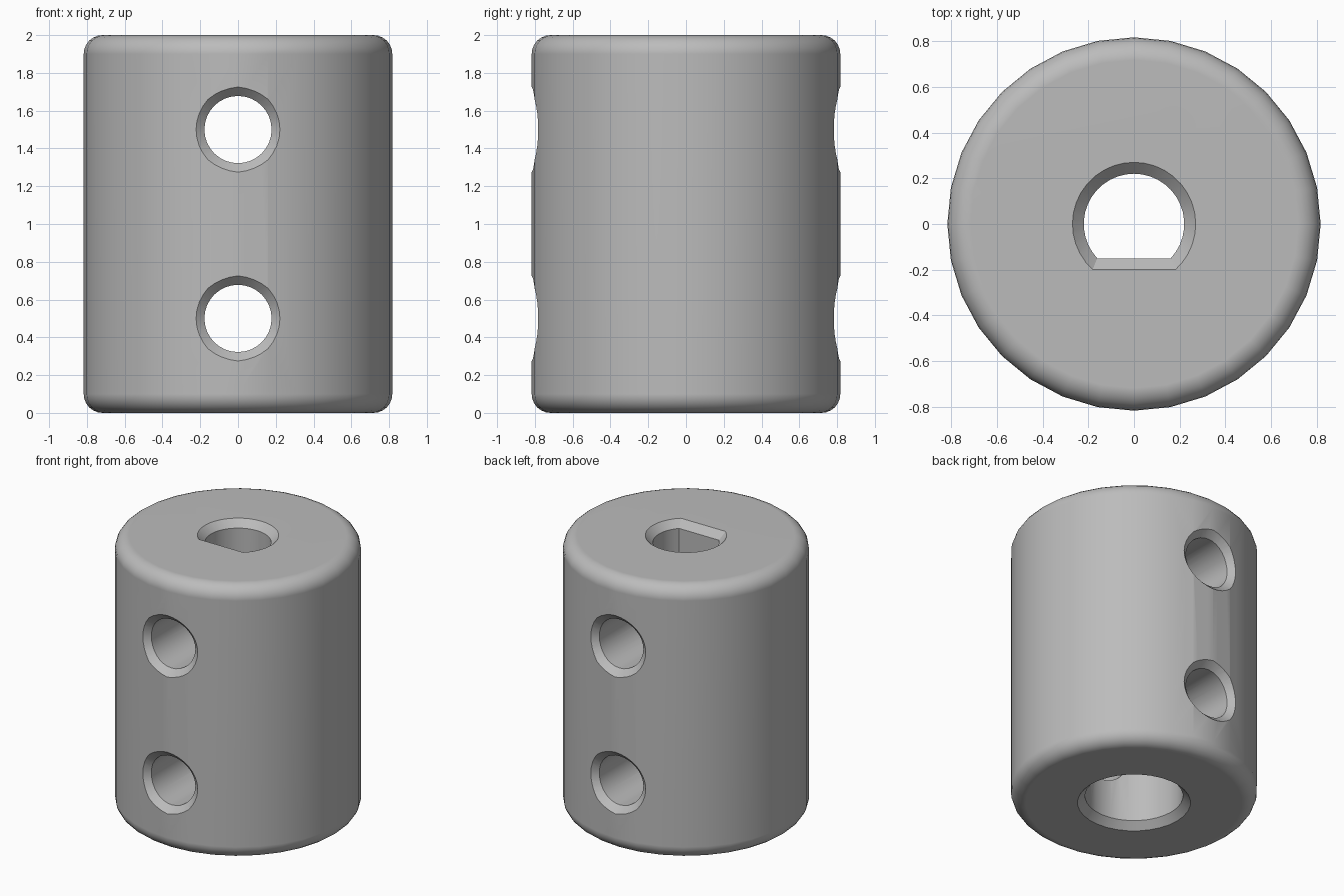
import bpy, bmesh
from math import sin, cos, pi, sqrt, asin, radians

cube = bpy.data.objects.get("Cube")
if cube:
    bpy.data.objects.remove(cube, do_unlink=True)

RADIUS, HEIGHT, FILLET, CHAMFER = 0.817, 2.0, 0.1, 0.05
SIDES = 32

steel = bpy.data.materials.new("grey steel")
steel.use_nodes = True
colour = (0.5, 0.5, 0.5, 1)
steel.diffuse_color = colour
steel.node_tree.nodes["Principled BSDF"].inputs["Base Color"].default_value = colour


def loft(name, rings):
    """Closed solid through rings of equal point count."""
    bm = bmesh.new()
    loops = [[bm.verts.new(p) for p in ring] for ring in rings]
    n = len(loops[0])
    for a, b in zip(loops, loops[1:]):
        for i in range(n):
            j = (i + 1) % n
            bm.faces.new((a[i], a[j], b[j], b[i]))
    bm.faces.new(loops[0])
    bm.faces.new(loops[-1])
    bmesh.ops.recalc_face_normals(bm, faces=bm.faces)
    mesh = bpy.data.meshes.new(name)
    bm.to_mesh(mesh)
    bm.free()
    mesh.materials.append(steel)
    obj = bpy.data.objects.new(name, mesh)
    bpy.context.collection.objects.link(obj)
    return obj


def circle(r, z):
    return [(r * cos(2 * pi * i / SIDES), r * sin(2 * pi * i / SIDES), z)
            for i in range(SIDES)]


def d_ring(r, flat, z):
    """Circle cut off by a flat at y = -flat."""
    start = -asin(flat / r)
    span = pi - 2 * start
    return [(r * cos(start + span * i / 28), r * sin(start + span * i / 28), z)
            for i in range(29)]


def screw_ring(r, z, side, lift):
    """Circle around y, draped on the body surface; lift None means flat outside."""
    ring = []
    for i in range(SIDES):
        a = 2 * pi * i / SIDES
        x = r * cos(a)
        y = 1.0 if lift is None else sqrt(RADIUS ** 2 - x * x) + lift
        ring.append((x, side * y, z + r * sin(a)))
    return ring


# Body with rounded rims
steps = 6
arc = [(RADIUS - FILLET + FILLET * sin(pi / 2 * i / steps),
        FILLET - FILLET * cos(pi / 2 * i / steps)) for i in range(steps + 1)]
profile = arc + [(r, HEIGHT - z) for r, z in reversed(arc)]
body = loft("coupling_body", [circle(r, z) for r, z in profile])

# Round lower bore and flatted upper bore, both chamfered at the mouth
over = 0.02
cutters = [
    loft("lower_bore", [circle(0.325 + CHAMFER + over, -over),
                        circle(0.325, CHAMFER), circle(0.325, 1.0)]),
    loft("upper_bore", [d_ring(0.22, 0.15, 0.95),
                        d_ring(0.22, 0.15, HEIGHT - CHAMFER),
                        d_ring(0.27 + over, 0.20 + over, HEIGHT + over)]),
]

# Cross holes through front and back
for label, z in (("lower", 0.5), ("upper", 1.5)):
    half = [(0.235, None), (0.235, 0.01), (0.178, -CHAMFER)]
    rings = [screw_ring(r, z, -1, lift) for r, lift in half]
    rings += [screw_ring(r, z, 1, lift) for r, lift in reversed(half)]
    cutters.append(loft(label + "_screw_hole", rings))

bpy.ops.object.select_all(action='DESELECT')
bpy.context.view_layer.objects.active = body
body.select_set(True)
for cutter in cutters:
    cutter.hide_render = True
    mod = body.modifiers.new(cutter.name, 'BOOLEAN')
    mod.operation = 'DIFFERENCE'
    mod.solver = 'EXACT'
    mod.object = cutter
    bpy.ops.object.modifier_apply(modifier=mod.name)
    bpy.data.objects.remove(cutter, do_unlink=True)

# Smooth walls, crisp hole edges
bpy.ops.object.shade_smooth_by_angle(angle=radians(30))
weighted = body.modifiers.new("even_shading", 'WEIGHTED_NORMAL')
weighted.keep_sharp = True
